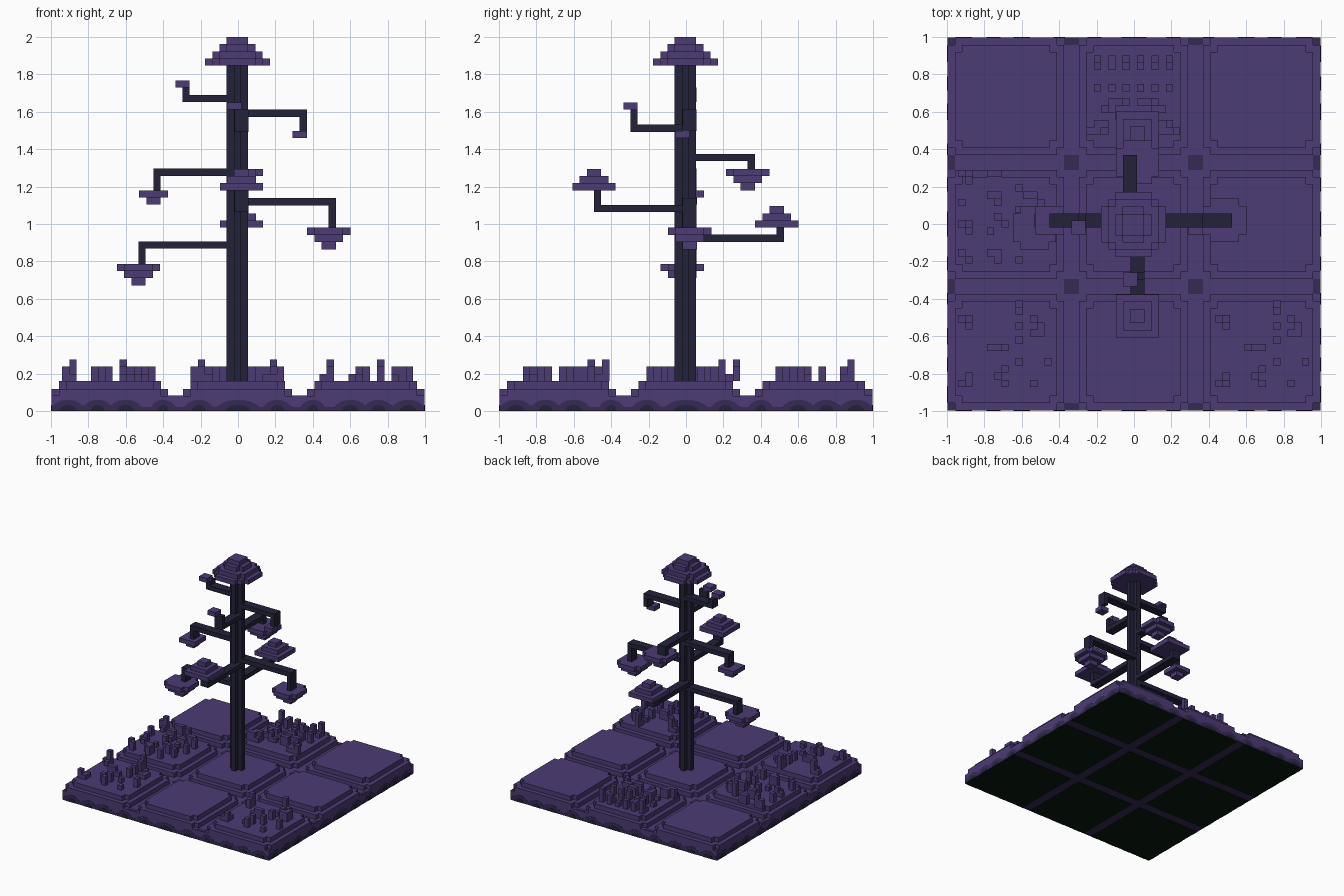
import bpy, bmesh, math, random
from mathutils import Matrix

old = bpy.data.objects.get("Cube")
if old:
    bpy.data.objects.remove(old, do_unlink=True)

U = 2 / 52            # one voxel
C = -0.003            # trunk centre
random.seed(4)


def material(name, rgb):
    lin = [((c / 255 + 0.055) / 1.055) ** 2.4 if c > 10 else c / 255 / 12.92 for c in rgb] + [1]
    m = bpy.data.materials.new(name)
    m.use_nodes = True
    m.diffuse_color = lin
    m.node_tree.nodes["Principled BSDF"].inputs["Base Color"].default_value = lin
    m.node_tree.nodes["Principled BSDF"].inputs["Roughness"].default_value = 0.9
    return m


PURPLE = material("purple", (76, 59, 117))
DARK = material("dark_purple", (54, 42, 84))
NAVY = material("navy_bark", (35, 34, 58))
BLACK = material("black_green", (9, 25, 14))


def finish(name, bm, *mats):
    bmesh.ops.recalc_face_normals(bm, faces=bm.faces)
    me = bpy.data.meshes.new(name)
    bm.to_mesh(me)
    bm.free()
    for m in mats:
        me.materials.append(m)
    ob = bpy.data.objects.new(name, me)
    bpy.context.collection.objects.link(ob)
    return ob


def prism(bm, pts, z0, z1):
    low = [bm.verts.new((x, y, z0)) for x, y in pts]
    top = [bm.verts.new((x, y, z1)) for x, y in pts]
    bm.faces.new(low[::-1])
    bm.faces.new(top)
    for i in range(len(pts)):
        j = (i + 1) % len(pts)
        bm.faces.new((low[i], low[j], top[j], top[i]))
    return low + top


def outline(x0, x1, y0, y1, n=0):
    """Rectangle whose corners are stepped n voxels deep."""
    a, b, cx, cy = (x1 - x0) / 2, (y1 - y0) / 2, (x0 + x1) / 2, (y0 + y1) / 2
    q = []
    for k in range(n):
        q += [(a - k * U, b - (n - k) * U), (a - (k + 1) * U, b - (n - k) * U)]
    q.append((a - n * U, b))
    pts = q + [(-x, y) for x, y in q[::-1]] + [(-x, -y) for x, y in q] + [(x, -y) for x, y in q[::-1]]
    return [(x + cx, y + cy) for x, y in pts]


def box(bm, x0, x1, y0, y1, z0, z1):
    prism(bm, outline(x0, x1, y0, y1), z0, z1)


def square(bm, cx, cy, w, z0, z1, n=0):
    h = w * U / 2
    prism(bm, outline(cx - h, cx + h, cy - h, cy + h, n), z0, z1)


# Base slab, dark underneath
E = 0.996
bm = bmesh.new()
box(bm, -E, E, -E, E, 0.004, 0.08)
slab = finish("base_slab", bm, PURPLE, DARK)
for p in slab.data.polygons:
    p.material_index = 1 if p.normal.z < -0.5 else 0

# Nine tiles: black underside panel, wide tier, inset top tier
wide = [(-E, -0.373), (-0.293, 0.29), (0.37, E)]
panels, tiles = bmesh.new(), bmesh.new()
for x0, x1 in wide:
    for y0, y1 in wide:
        box(panels, x0, x1, y0, y1, 0, 0.004)
        prism(tiles, outline(x0, x1, y0, y1, 1), 0.08, 0.119)
        prism(tiles, outline(x0 + U, x1 - U, y0 + U, y1 - U, 1), 0.119, 0.16)
finish("underside_panels", panels, BLACK)
finish("ground_tiles", tiles, PURPLE)

# Dark spots where the grooves cross
bm = bmesh.new()
nodes = [(-E, -E + U), (-0.373, -0.293), (0.29, 0.37), (E - U, E)]
for x0, x1 in nodes:
    for y0, y1 in nodes:
        box(bm, x0, x1, y0, y1, 0.08, 0.083)
finish("groove_spots", bm, DARK)

# Stained lower edge: wavy dark band with navy lobes on each side
lobes = [(0, 0.09), (0.21, 0.05), (0.4, 0.04), (0.6, 0.06), (0.75, 0.05), (0.91, 0.06)]
lobes = [(-c, w) for c, w in lobes[:0:-1]] + lobes


def stain_height(x):
    h = 0.022
    for c, w in lobes:
        t = (x - c) / (w + 0.03)
        if abs(t) < 1:
            h = max(h, 0.06 * math.sqrt(1 - t * t))
    return h


band, lobe = bmesh.new(), bmesh.new()
for k in range(4):
    turn = Matrix.Rotation(k * math.pi / 2, 4, "Z") @ Matrix.Rotation(math.pi / 2, 4, "X")
    xs = [-E + 2 * E * i / 120 for i in range(121)]
    v = prism(band, [(-E, 0)] + [(E, 0)] + [(x, stain_height(x)) for x in xs[::-1]], E, 0.998)
    bmesh.ops.transform(band, matrix=turn, verts=v)
    for c, w in lobes:
        arc = [math.pi * i / 10 for i in range(11)]
        v = prism(lobe, [(c + w * 0.75 * math.cos(a), 0.032 * math.sin(a)) for a in arc], 0.998, 1.0)
        bmesh.ops.transform(lobe, matrix=turn, verts=v)
finish("edge_stain_band", band, DARK)
finish("edge_stain_lobes", lobe, NAVY)

# Voxel sprouts on four of the tiles: cells counted from the tile centre
sparse = [(-6, 4), (-5, 4), (-5, 3), (2, 6), (2, 5), (2, 3), (4, 4), (5, 3), (4, 2), (5, 2), (2, 1),
          (-2, 0), (-1, 0), (0, 0), (2, -2), (6, -2), (0, -3), (-1, -4), (-6, -5), (-5, -4), (-5, -5),
          (0, -5), (4, -5)]
medium = [(-6, 7), (-5, 7), (-5, 6), (-2, 7), (-1, 7), (-6, 3), (-2, 4), (-1, 4), (-1, 3), (2, 5), (3, 4),
          (4, 4), (5, 3), (2, 2), (3, 2), (-6, 0), (-5, -1), (-5, 0), (-1, 1), (0, 0), (2, 1), (3, -1),
          (5, 0), (-6, -4), (-5, -5), (-2, -4), (-1, -4), (-1, -5), (2, -5), (4, -3), (2, -2), (-2, -1)]
half = [(5, 5), (5, 4), (3, 4), (3, 5), (1, 5), (1, 4), (5, 1), (3, 1), (1, 1), (3, -1), (2, -1), (1, -1),
        (4, -2), (3, -2), (2, -3), (1, -3), (5, -4), (4, -4), (6, -5), (5, -5), (4, -5)]
dense = half + [(-x, y) for x, y in half]
plots = [("front_right_sprouts", -0.69, -0.66, sparse, (-5, 2)),
         ("front_left_sprouts", 0.686, -0.66, sparse, (-5, 2)),
         ("right_sprouts", -0.69, 0.0, medium, (-5, 2)),
         ("back_sprouts", C, 0.69, dense, (-5, 5))]
for name, cx, cy, cells, tall in plots:
    bm = bmesh.new()
    grown = set()
    for i, j in cells:
        h = random.choice((1, 2, 2))
        if i in tall and i not in grown:
            h = 3
            grown.add(i)
        square(bm, cx + i * U, cy + j * U, 1, 0.16, 0.16 + h * U)
    finish(name, bm, PURPLE)

# Ribbed trunk and stepped crown
bm = bmesh.new()
square(bm, C, C, 3, 0.16, 48 * U, 1)
finish("trunk", bm, NAVY)
bm = bmesh.new()
for k, (w, n) in enumerate([(9, 2), (7, 1), (5, 1), (3, 0)]):
    square(bm, C, C, w, (48 + k) * U, (49 + k) * U, n)
finish("crown", bm, PURPLE)

# Branches: axis, side, arm base z, pod centre along axis, pod near z, pod widths, pod offset across
branches = [
    ("right_low", "x", -1, 0.868, -0.532, 0.787, (6, 4, 2), -0.02),
    ("right_mid", "x", -1, 1.257, -0.452, 1.18, (4, 2), 0.02),
    ("right_high", "x", -1, 1.652, -0.297, 1.73, (2,), -0.02),
    ("left_low", "x", 1, 1.1, 0.485, 0.98, (6, 4, 2), 0.02),
    ("left_high", "x", 1, 1.573, 0.33, 1.497, (2,), -0.02),
    ("front_low", "y", -1, 1.063, -0.492, 1.18, (6, 4, 2), 0.018),
    ("front_high", "y", -1, 1.493, -0.297, 1.612, (2,), -0.02),
    ("back_high", "y", 1, 1.337, 0.33, 1.295, (6, 4, 2), 0.018),
    ("back_low", "y", 1, 0.905, 0.485, 0.98, (6, 4, 2), 0.018),
]
for name, axis, side, za, c, zp, widths, off in branches:
    # arm and upright, two voxels across
    a0 = -0.06 if name.startswith("back") else -0.02
    a1 = a0 + 2 * U
    up = zp > za
    bm = bmesh.new()

    def span(l0, l1, z0, z1):
        if axis == "x":
            box(bm, l0, l1, a0, a1, z0, z1)
        else:
            box(bm, a0, a1, l0, l1, z0, z1)

    if side > 0:
        span(0.02, c + U, za, za + U)
    else:
        span(c, -0.02, za, za + U)
    if up:
        span(c, c + U, za + U, zp)
    else:
        span(c, c + U, zp, za)
    finish(name + "_branch", bm, NAVY)
    # stepped pod, rising or hanging
    bm = bmesh.new()
    for k, w in enumerate(widths):
        z = zp + k * U if up else zp - (k + 1) * U
        x, y = (c, off) if axis == "x" else (off, c)
        square(bm, x, y, w, z, z + U, 1 if w == 6 and not up else 0)
    finish(name + "_pod", bm, PURPLE)
